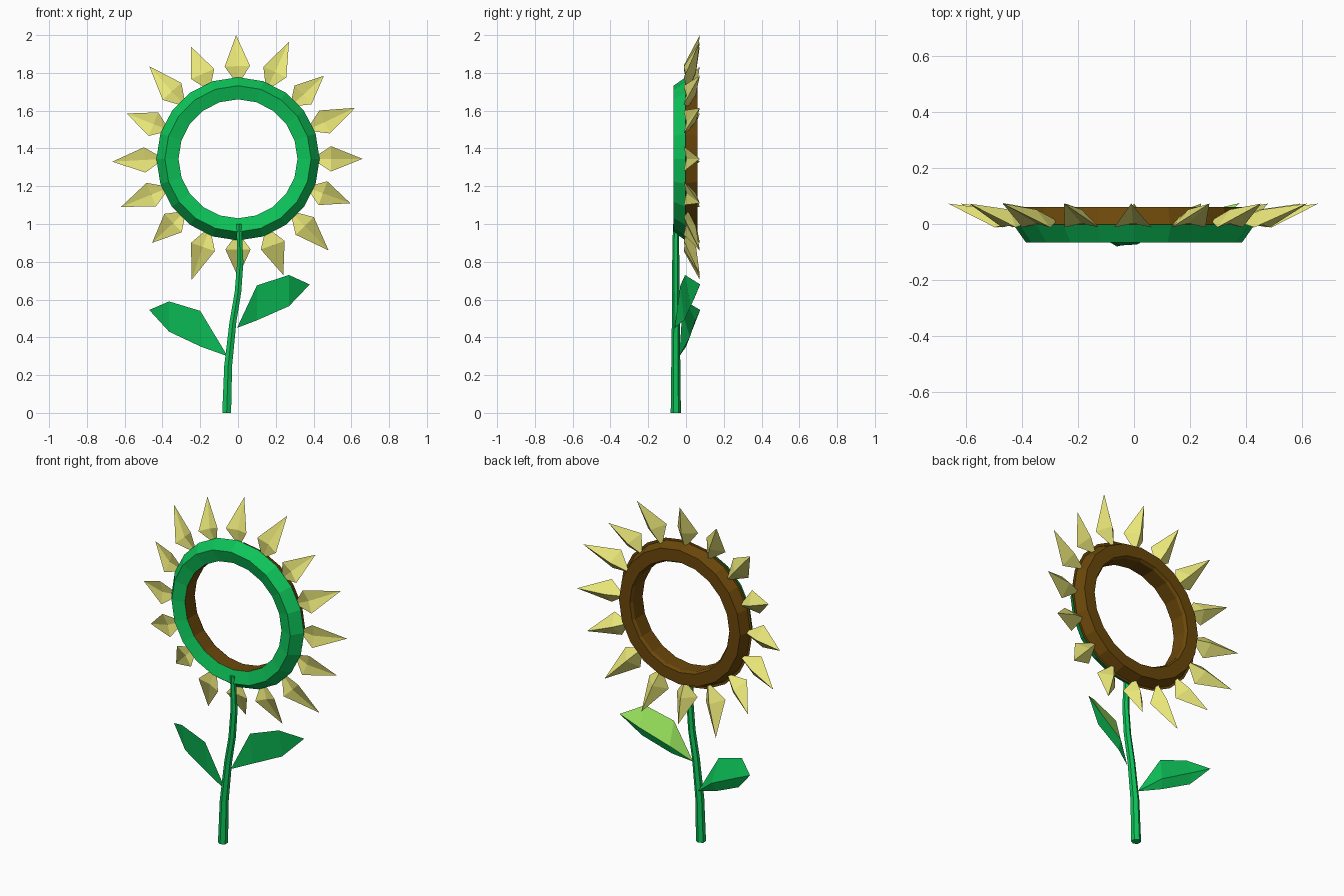
import bpy, bmesh, math
from mathutils import Vector

if "Cube" in bpy.data.objects:
    bpy.data.objects.remove(bpy.data.objects["Cube"])

CZ = 1.345   # height of the flower head centre


def material(name, rgb):
    m = bpy.data.materials.new(name)
    m.diffuse_color = (*rgb, 1)
    m.use_nodes = True
    m.node_tree.nodes["Principled BSDF"].inputs["Base Color"].default_value = m.diffuse_color
    return m


GREEN = material("green", (0.004, 0.55, 0.10))
LIGHT = material("light_green", (0.35, 0.85, 0.12))
BROWN = material("brown", (0.15, 0.065, 0.003))
YELLOW = material("yellow", (0.82, 0.80, 0.19))


def build(name, verts, faces, mats, indices=None):
    me = bpy.data.meshes.new(name)
    me.from_pydata([tuple(v) for v in verts], [], faces)
    for m in mats:
        me.materials.append(m)
    if indices:
        for p, i in zip(me.polygons, indices):
            p.material_index = i
    ob = bpy.data.objects.new(name, me)
    bpy.context.collection.objects.link(ob)
    # consistent outward normals
    bm = bmesh.new()
    bm.from_mesh(me)
    bmesh.ops.recalc_face_normals(bm, faces=bm.faces)
    bm.to_mesh(me)
    bm.free()
    return ob


# Flower head: one closed profile (radius, y, material of following strip)
profile = [(0.432, -0.002, 0), (0.387, -0.066, 0), (0.315, -0.045, 1),
           (0.315, 0.045, 1), (0.325, 0.06, 1), (0.395, 0.06, 1),
           (0.418, -0.002, 1)]
N, P = 20, len(profile)
verts, faces, idx = [], [], []
for i in range(N):
    a = 2 * math.pi * i / N
    verts += [(r * math.cos(a), y, CZ + r * math.sin(a)) for r, y, _ in profile]
    for j in range(P):
        k, n = (j + 1) % P, (i + 1) % N
        faces.append((i * P + j, i * P + k, n * P + k, n * P + j))
        idx.append(profile[j][2])
build("flower_ring", verts, faces, [GREEN, BROWN], idx)

# Petals: pointed eight-faced crystals with a ridge at the back, tips (x, z)
tips = [(0.66, 1.345), (0.62, 1.615), (0.455, 1.785), (0.27, 1.965),
        (-0.01, 2.0), (-0.25, 1.94), (-0.47, 1.835), (-0.59, 1.585),
        (-0.665, 1.33), (-0.62, 1.09), (-0.455, 0.90), (-0.245, 0.705),
        (0.0, 0.72), (0.24, 0.73), (0.48, 0.86), (0.595, 1.11)]
back = Vector((0, 1, 0))
for n, (x, z) in enumerate(tips):
    a = 2 * math.pi * n / 16
    base = Vector((0, 0, CZ)) + Vector((math.cos(a), 0, math.sin(a))) * 0.39
    d = Vector((x, 0, z)) - base
    side = Vector((-d.z, 0, d.x)).normalized()
    mid = base + d * 0.38
    pts = [base + back * 0.012, mid + side * 0.067 - back * 0.012,
           mid + back * 0.002, mid - side * 0.067 - back * 0.012,
           mid + back * 0.052, Vector((x, 0.073, z))]
    fs = []
    for i in range(4):
        p, q = 1 + i, 1 + (i + 1) % 4
        fs += [(0, p, q), (5, q, p)]
    build(f"petal_{n + 1}", pts, fs, [YELLOW])

# Stem: tapered six-sided tube along a bent path (x, z, radius)
path = [(-0.06, 0, 0.027), (-0.052, 0.25, 0.024), (-0.027, 0.48, 0.021),
        (0.0, 0.64, 0.020), (0.012, 0.80, 0.019), (0.005, 1.0, 0.015)]
verts, faces = [], []
for i, (x, z, r) in enumerate(path):
    for k in range(6):
        a = math.pi * (k + 0.5) / 3
        verts.append((x + r * math.cos(a), -0.054 + r * math.sin(a), z))
        if i:
            b, t, k2 = (i - 1) * 6, i * 6, (k + 1) % 6
            faces.append((b + k, b + k2, t + k2, t + k))
top = 6 * (len(path) - 1)
faces += [tuple(range(6)), tuple(range(top, top + 6))]
build("stem", verts, faces, [GREEN])


# Leaves: base, two upper edge points, tip, two lower edge points, back ridge
def leaf(name, pts, ridge, upper):
    faces = [(0, 1, 6), (1, 2, 7, 6), (2, 3, 7),
             (0, 6, 5), (5, 6, 7, 4), (4, 7, 3),
             (0, 5, 1), (1, 5, 4, 2), (2, 4, 3)]
    build(name, pts + ridge, faces, [GREEN, upper], [1, 1, 1] + [0] * 6)


leaf("left_leaf",
     [(-0.055, -0.035, 0.30), (-0.20, -0.02, 0.54), (-0.365, 0.0, 0.59),
      (-0.47, 0.075, 0.545), (-0.365, 0.03, 0.43), (-0.195, 0.0, 0.35)],
     [(-0.18, 0.02, 0.40), (-0.36, 0.05, 0.49)], GREEN)
leaf("right_leaf",
     [(-0.005, -0.06, 0.45), (0.10, -0.03, 0.675), (0.27, -0.005, 0.73),
      (0.38, 0.075, 0.68), (0.27, 0.025, 0.565), (0.10, -0.01, 0.49)],
     [(0.10, 0.01, 0.54), (0.27, 0.05, 0.62)], LIGHT)
